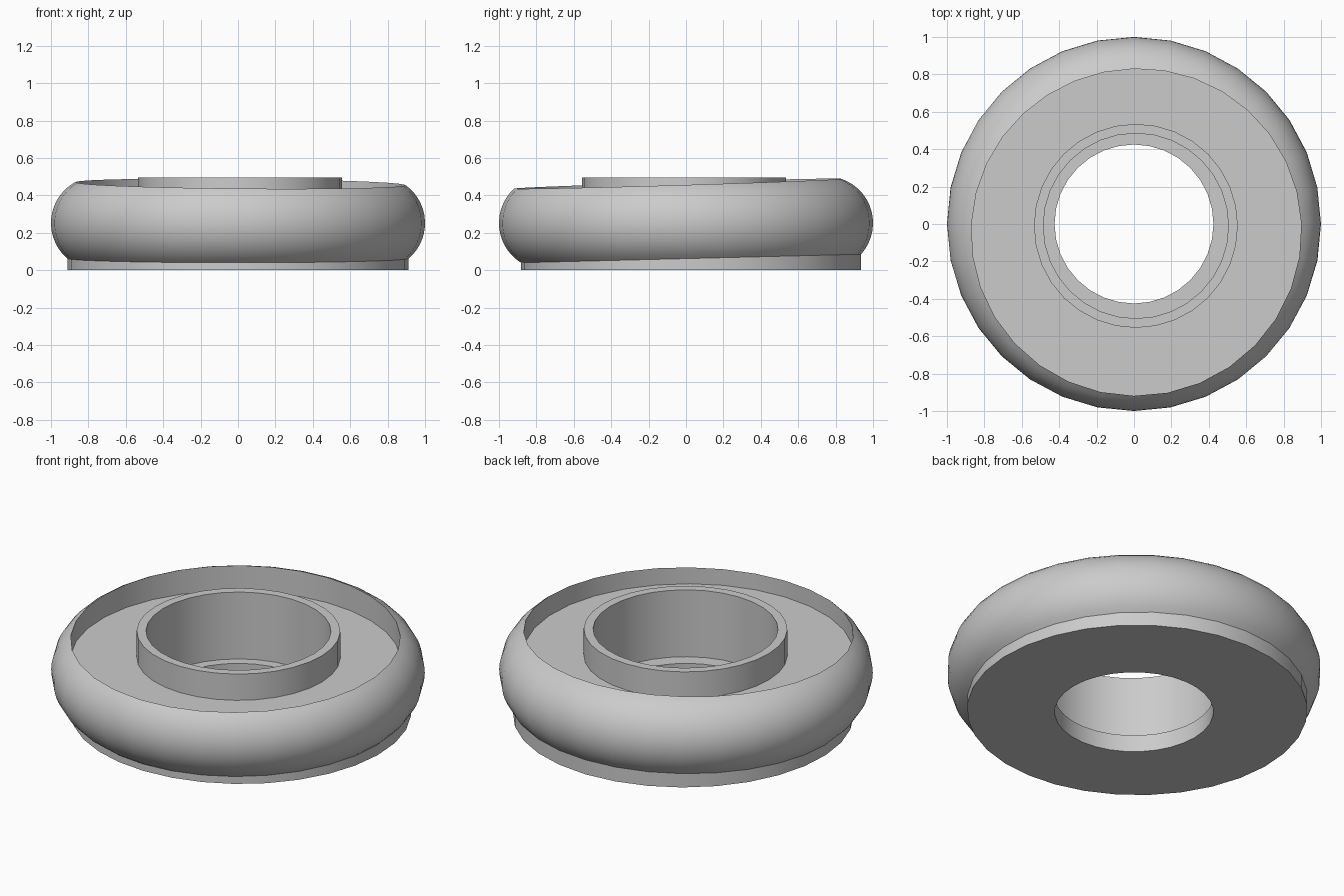
import bpy
import bmesh
from math import cos, sin, pi, sqrt, acos
from mathutils import Vector

if "Cube" in bpy.data.objects:
    bpy.data.objects.remove(bpy.data.objects["Cube"], do_unlink=True)

SIDES = 32
MINOR = 0.25          # radius of the rounded outer wall
MAJOR = 1 - MINOR
MID_Z = 0.252
ARC_STEPS = 14

grey = bpy.data.materials.new("plain grey")
grey.use_nodes = True
colour = (0.6, 0.6, 0.6, 1)
grey.diffuse_color = colour
grey.node_tree.nodes["Principled BSDF"].inputs["Base Color"].default_value = colour


def angles():
    return [2 * pi * i / SIDES for i in range(SIDES)]


def circle(radius, z, cx=0, cy=0):
    return [Vector((cx + radius * cos(a), cy + radius * sin(a), z)) for a in angles()]


def lower_cut(x, y):
    return 0.062 + 0.025 * y


def upper_cut(x, y):
    return 0.464 - 0.009 * x + 0.03 * y


def cut_angle(plane, a):
    """Angle on the rounded wall where it meets a slightly tilted plane."""
    r = 0.9
    for _ in range(12):
        dz = plane(r * cos(a), r * sin(a)) - MID_Z
        r = MAJOR + sqrt(max(MINOR ** 2 - dz ** 2, 0))
    t = acos((r - MAJOR) / MINOR)
    return t if dz > 0 else -t


def wall_ring(f):
    """Ring on the rounded wall, f running from the lower to the upper cut."""
    ring = []
    for a in angles():
        low, high = cut_angle(lower_cut, a), cut_angle(upper_cut, a)
        t = low + (high - low) * f
        r = MAJOR + MINOR * cos(t)
        ring.append(Vector((r * cos(a), r * sin(a), MID_Z + MINOR * sin(t))))
    return ring


def flatten(ring, z):
    return [Vector((p.x, p.y, z)) for p in ring]


def closed_loft(name, rings):
    bm = bmesh.new()
    loops = [[bm.verts.new(p) for p in ring] for ring in rings]
    for k, here in enumerate(loops):
        there = loops[(k + 1) % len(loops)]
        for i in range(SIDES):
            j = (i + 1) % SIDES
            bm.faces.new((here[i], here[j], there[j], there[i]))
    bmesh.ops.recalc_face_normals(bm, faces=bm.faces)
    mesh = bpy.data.meshes.new(name)
    bm.to_mesh(mesh)
    bm.free()
    mesh.materials.append(grey)
    obj = bpy.data.objects.new(name, mesh)
    bpy.context.collection.objects.link(obj)
    bpy.ops.object.select_all(action="DESELECT")
    obj.select_set(True)
    bpy.context.view_layer.objects.active = obj
    bpy.ops.object.shade_smooth_by_angle(angle=pi / 6)
    return obj


# Base edge, rounded wall and recess
wall = [wall_ring(k / ARC_STEPS) for k in range(ARC_STEPS + 1)]
FLOOR_Z, HUB_TOP, STEP_Z = 0.34, 0.495, 0.10
hub_centre = (0.01, -0.01)
rings = [flatten(wall[0], 0)] + wall + [flatten(wall[-1], FLOOR_Z)]

# Hub collar, bore, step and through hole
rings += [
    circle(0.545, FLOOR_Z, *hub_centre),
    circle(0.545, HUB_TOP, *hub_centre),
    circle(0.495, HUB_TOP, *hub_centre),
    circle(0.495, STEP_Z, *hub_centre),
    circle(0.425, STEP_Z),
    circle(0.425, 0),
]
closed_loft("rounded_ring_with_hub", rings)
